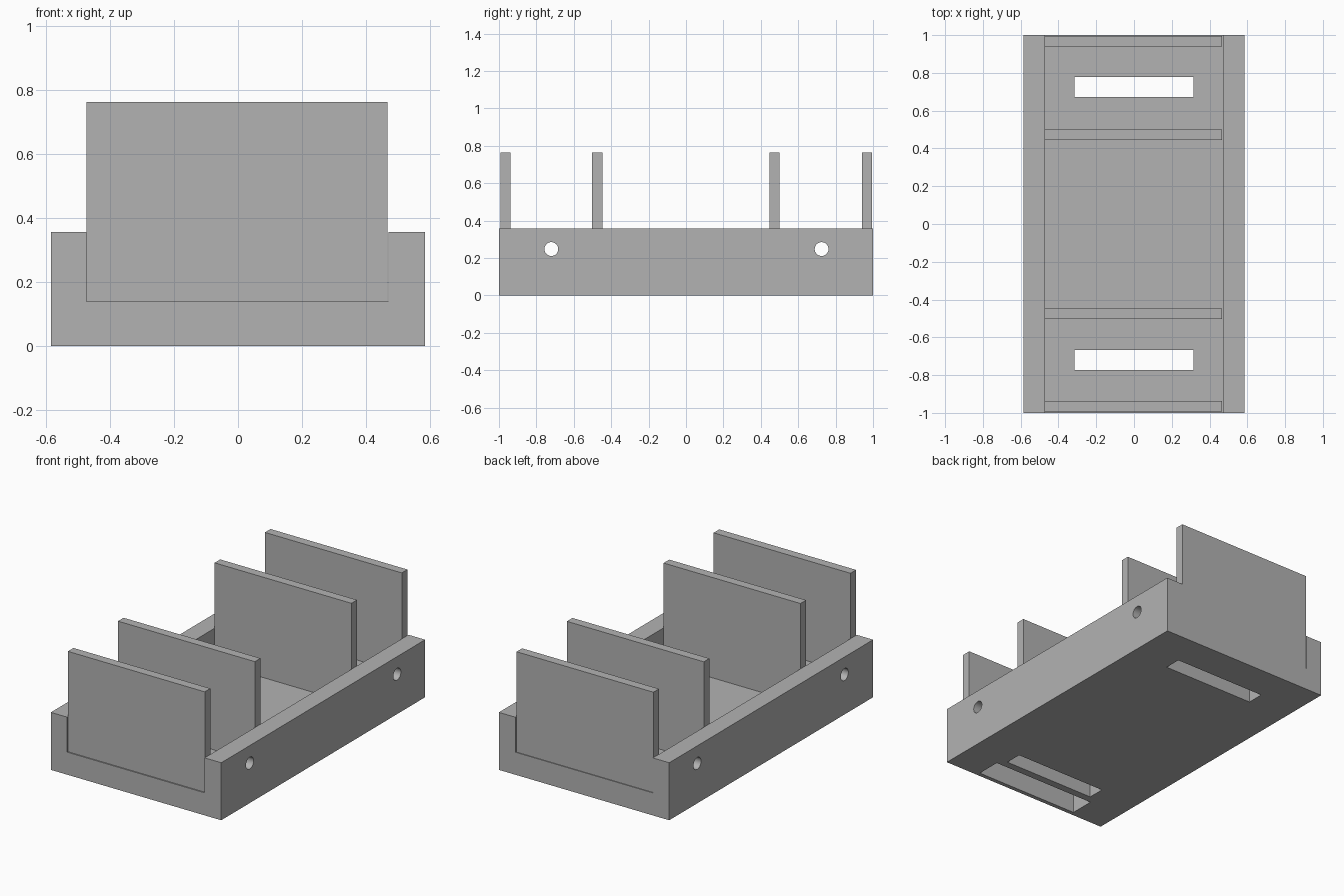
import bpy, bmesh
from math import pi
from mathutils import Matrix, Vector

cube = bpy.data.objects.get("Cube")
if cube:
    bpy.data.objects.remove(cube)

grey = bpy.data.materials.new("plain_grey")
grey.use_nodes = True
colour = (0.45, 0.45, 0.45, 1)
grey.diffuse_color = colour
grey.node_tree.nodes["Principled BSDF"].inputs["Base Color"].default_value = colour


def finish(name, bm):
    bmesh.ops.recalc_face_normals(bm, faces=bm.faces)
    mesh = bpy.data.meshes.new(name)
    bm.to_mesh(mesh)
    bm.free()
    mesh.materials.append(grey)
    obj = bpy.data.objects.new(name, mesh)
    bpy.context.collection.objects.link(obj)
    return obj


def box(name, lo, hi):
    lo, hi = Vector(lo), Vector(hi)
    bm = bmesh.new()
    bmesh.ops.create_cube(bm, size=1, matrix=Matrix.Translation((lo + hi) / 2)
                          @ Matrix.Diagonal((*(hi - lo), 1)))
    return finish(name, bm)


def cut(target, cutter):
    cutter.hide_render = True
    cutter.hide_set(True)
    mod = target.modifiers.new(cutter.name, "BOOLEAN")
    mod.operation = "DIFFERENCE"
    mod.solver = "EXACT"
    mod.object = cutter


# Tray: a channel profile swept from front to back
W, H, FLOOR, L, R = 0.585, 0.357, 0.14, -0.473, 0.471
profile = [(-W, 0), (W, 0), (W, H), (R, H), (R, FLOOR), (L, FLOOR), (L, H), (-W, H)]
bm = bmesh.new()
face = bm.faces.new([bm.verts.new((x, -1, z)) for x, z in profile])
swept = bmesh.ops.extrude_face_region(bm, geom=[face])["geom"]
bmesh.ops.translate(bm, vec=(0, 2, 0),
                    verts=[v for v in swept if isinstance(v, bmesh.types.BMVert)])
tray = finish("tray", bm)

# Floor slots, and round holes through both side walls
for place, y in (("front", -0.72), ("back", 0.725)):
    cut(tray, box(place + "_slot_cutter", (-0.315, y - 0.053, -0.1), (0.315, y + 0.053, 0.25)))
    bm = bmesh.new()
    bmesh.ops.create_cone(bm, cap_ends=True, segments=32, radius1=0.037, radius2=0.037, depth=2,
                          matrix=Matrix.Translation((0, y, 0.248)) @ Matrix.Rotation(pi / 2, 4, "Y"))
    cut(tray, finish(place + "_hole_cutter", bm))

# Blind pocket under the front end
cut(tray, box("pocket_cutter", (-0.356, -0.974, -0.1), (0.356, -0.82, 0.125)))

# Upright dividers standing on the tray floor
for name, y in (("front_plate", -0.993), ("front_divider", -0.502),
                ("back_divider", 0.446), ("back_plate", 0.94)):
    box(name, (L, y, FLOOR), (0.467, y + 0.055, 0.763))

# Keep the hole walls smooth and the corners sharp
bpy.ops.object.select_all(action="DESELECT")
tray.select_set(True)
bpy.context.view_layer.objects.active = tray
for mod in list(tray.modifiers):
    bpy.ops.object.modifier_apply(modifier=mod.name)
bpy.ops.object.shade_smooth_by_angle()
